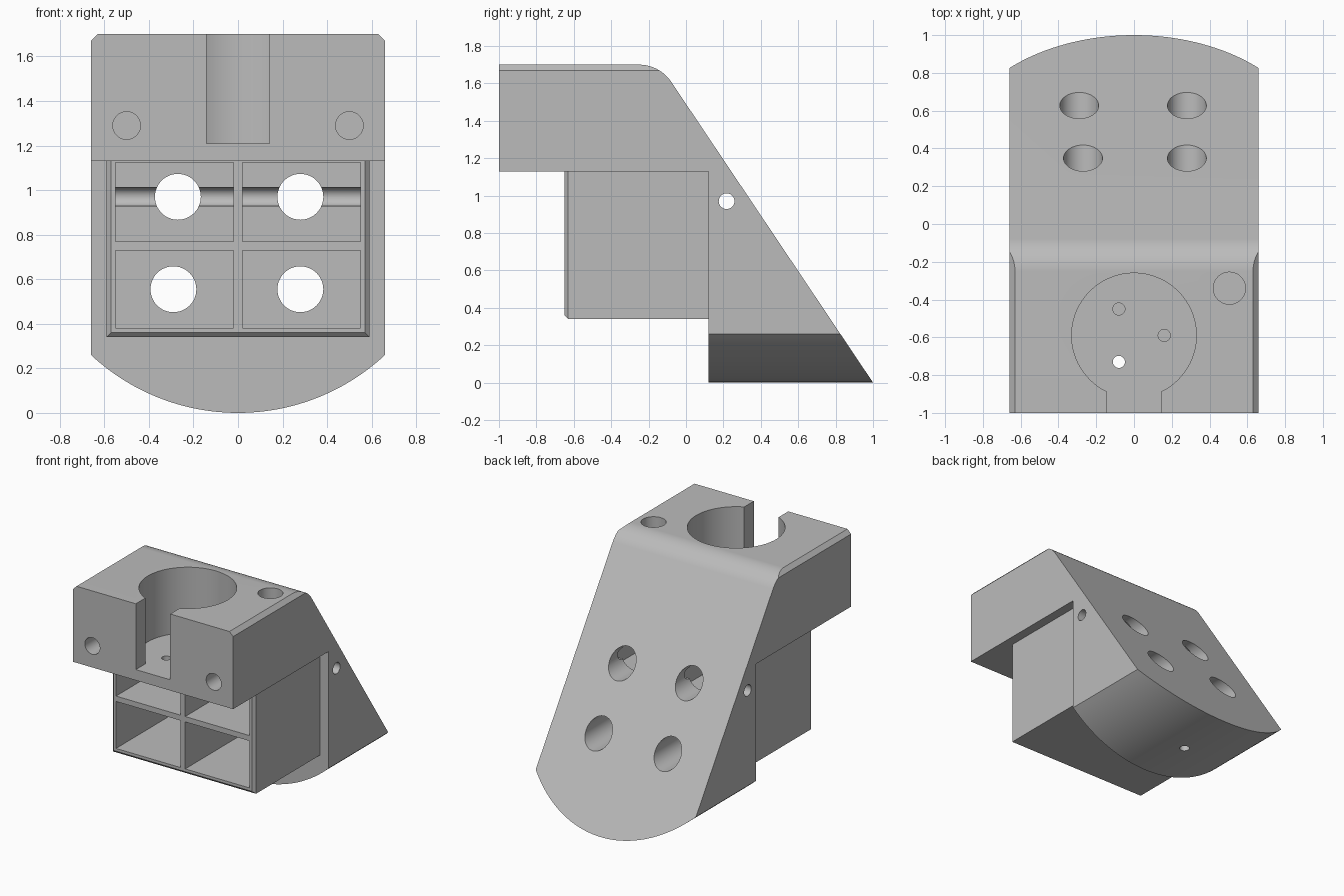
import bpy, bmesh
from math import radians, sin, cos, tan, atan2, sqrt, pi
from mathutils import Vector, Matrix

if "Cube" in bpy.data.objects:
    bpy.data.objects.remove(bpy.data.objects["Cube"])

grey = bpy.data.materials.new("plain grey")
grey.use_nodes = True
colour = (0.5, 0.5, 0.5, 1)
grey.diffuse_color = colour
grey.node_tree.nodes["Principled BSDF"].inputs["Base Color"].default_value = colour


def to_object(bm, name):
    bmesh.ops.recalc_face_normals(bm, faces=bm.faces)
    mesh = bpy.data.meshes.new(name)
    bm.to_mesh(mesh)
    bm.free()
    mesh.materials.append(grey)
    obj = bpy.data.objects.new(name, mesh)
    bpy.context.collection.objects.link(obj)
    return obj


def prism(name, points, shift):
    bm = bmesh.new()
    face = bm.faces.new([bm.verts.new(p) for p in points])
    result = bmesh.ops.extrude_face_region(bm, geom=[face])
    verts = [v for v in result["geom"] if isinstance(v, bmesh.types.BMVert)]
    bmesh.ops.translate(bm, verts=verts, vec=shift)
    return to_object(bm, name)


def box_mesh(low, high):
    low, high = Vector(low), Vector(high)
    bm = bmesh.new()
    bmesh.ops.create_cube(bm, size=1)
    for v in bm.verts:
        v.co = (low + high) / 2 + v.co * (high - low)
    return bm


def box(name, low, high):
    return to_object(box_mesh(low, high), name)


def cylinder(name, start, end, radius, sides=48):
    start, end = Vector(start), Vector(end)
    axis = end - start
    turn = axis.to_track_quat("Z", "Y").to_matrix().to_4x4()
    bm = bmesh.new()
    bmesh.ops.create_cone(bm, cap_ends=True, segments=sides, radius1=radius,
                          radius2=radius, depth=axis.length,
                          matrix=Matrix.Translation((start + end) / 2) @ turn)
    return to_object(bm, name)


def combine(target, tool, operation):
    tool.hide_render = True
    mod = target.modifiers.new(tool.name, "BOOLEAN")
    mod.operation, mod.solver, mod.object = operation, "EXACT", tool
    bpy.context.view_layer.objects.active = target
    bpy.ops.object.modifier_apply(modifier=mod.name)
    bpy.data.objects.remove(tool)


# Main bracket: side profile with a rounded shoulder and a sloping back
W, TOP, UNDER, BACK = 0.66, 1.70, 1.13, 0.12
SLOPE = 1.49
corner_y = 1 - TOP / SLOPE
angle = atan2(SLOPE, 1)
run = 0.11
radius = run / tan(angle / 2)
shoulder = [(corner_y - run + radius * sin(angle * i / 12),
             TOP - radius * (1 - cos(angle * i / 12))) for i in range(13)]
side = [(BACK, UNDER), (-1, UNDER), (-1, TOP)] + shoulder + [(1, 0), (BACK, 0)]
bracket = prism("bracket", [(-W, y, z) for y, z in side], (2 * W, 0, 0))

# Front outline: chamfered top corners and an arched underside
rise, chamfer = 0.26, 0.03
arc_r = (W * W + rise * rise) / (2 * rise)
half = atan2(W, arc_r - rise)
arch = [(arc_r * sin(half * i / 24), arc_r * (1 - cos(half * i / 24)))
        for i in range(-24, 25)]
outline = arch + [(W, TOP - chamfer), (W - chamfer, TOP),
                  (chamfer - W, TOP), (-W, TOP - chamfer)]
combine(bracket, prism("outline", [(x, -1.2, z) for x, z in outline], (0, 2.4, 0)),
        "INTERSECT")

# Housing below the head, with chamfered front edges
bm = box_mesh((-0.59, -0.65, 0.34), (0.59, 0.16, 1.16))
front = [e for e in bm.edges if all(v.co.y < -0.6 for v in e.verts)
         and min(v.co.z for v in e.verts) < 1]
bmesh.ops.bevel(bm, geom=front, offset=0.02, segments=1, affect="EDGES")
combine(bracket, to_object(bm, "housing"), "UNION")

# Four open cells in the housing
for x in (-0.55, 0.02):
    for low, high in ((0.38, 0.73), (0.77, UNDER - 0.005)):
        combine(bracket, box("cell", (x, -0.8, low), (x + 0.53, 0.21, high)),
                "DIFFERENCE")

# Round socket and its front slot
combine(bracket, cylinder("socket", (0, -0.59, 1.21), (0, -0.59, 1.9), 0.33, 96),
        "DIFFERENCE")
combine(bracket, box("slot", (-0.142, -1.2, 1.21), (0.142, -0.6, 1.9)), "DIFFERENCE")

# Bored holes: start, end, radius
holes = [((x, -0.1, z), (x, 1.2, z), 0.103)
         for x, z in ((-0.27, 0.97), (0.28, 0.97), (-0.29, 0.555), (0.28, 0.555))]
holes += [((x, -1.2, 1.29), (x, -0.6, 1.29), 0.062) for x in (-0.5, 0.5)]
holes += [((x, y, 1.05), (x, y, 1.3), 0.032)
          for x, y in ((-0.08, -0.45), (0.16, -0.59), (-0.08, -0.73))]
holes += [((0.505, -0.34, 1.25), (0.505, -0.34, 1.9), 0.085),
          ((-1, 0.217, 0.97), (1, 0.217, 0.97), 0.042),
          ((-0.02, 0.53, -0.2), (-0.02, 0.53, 0.3), 0.035)]
for start, end, r in holes:
    combine(bracket, cylinder("hole", start, end, r), "DIFFERENCE")

# Smooth curves, crisp edges
bpy.ops.object.select_all(action="DESELECT")
bracket.select_set(True)
bpy.context.view_layer.objects.active = bracket
bpy.ops.object.shade_smooth_by_angle(angle=radians(25))
weighted = bracket.modifiers.new("even shading", "WEIGHTED_NORMAL")
weighted.keep_sharp = True
